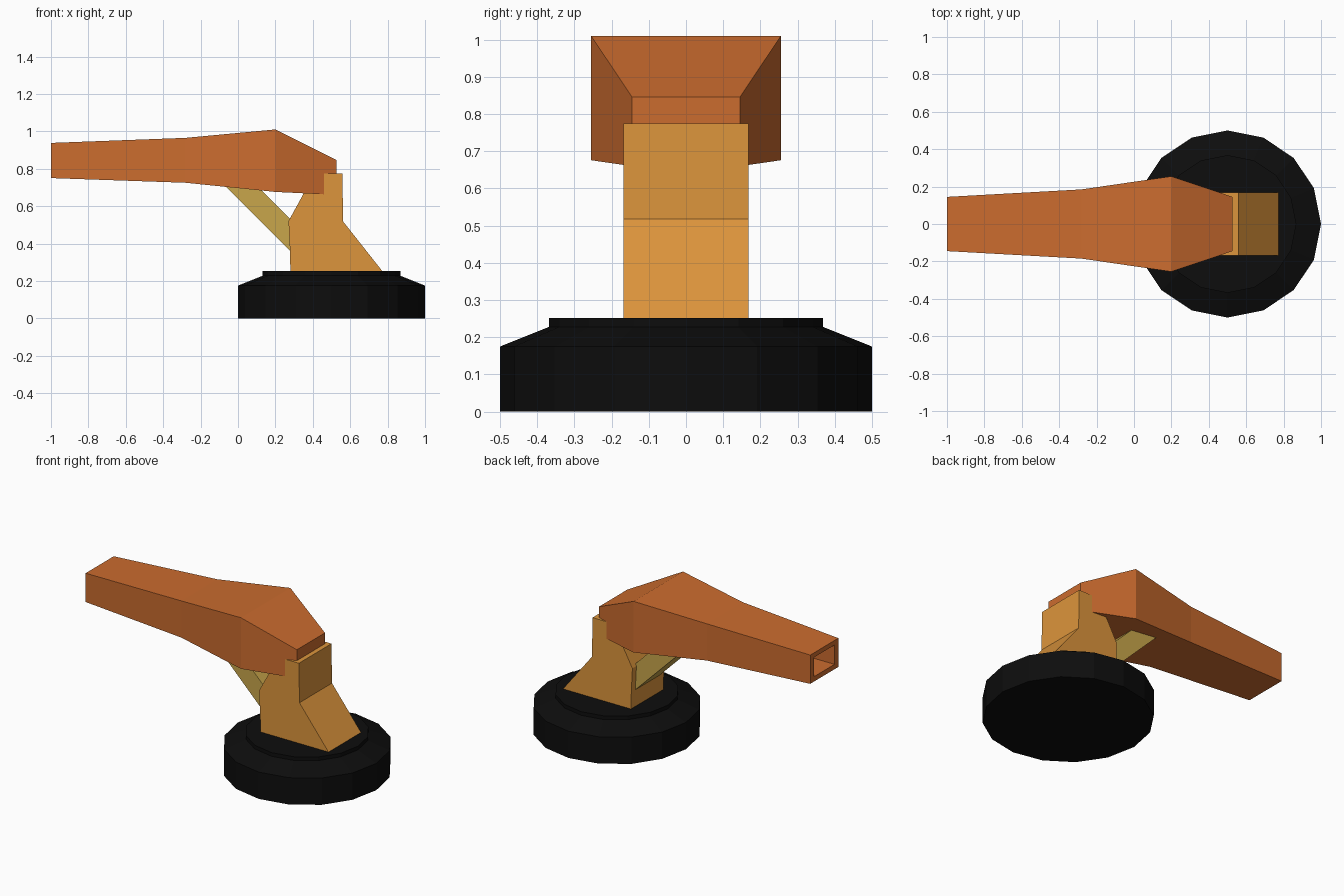
import bpy, bmesh
from math import cos, sin, pi

if "Cube" in bpy.data.objects:
    bpy.data.objects.remove(bpy.data.objects["Cube"])


def material(name, rgb):
    m = bpy.data.materials.new(name)
    m.diffuse_color = (*rgb, 1)
    m.use_nodes = True
    m.node_tree.nodes["Principled BSDF"].inputs["Base Color"].default_value = m.diffuse_color
    return m


def loft(name, rings, mat):
    """Skin equal-sized rings of points and cap both ends."""
    bm = bmesh.new()
    loops = [[bm.verts.new(p) for p in ring] for ring in rings]
    n = len(loops[0])
    for a, b in zip(loops, loops[1:]):
        for i in range(n):
            bm.faces.new((a[i], a[(i + 1) % n], b[(i + 1) % n], b[i]))
    bm.faces.new(loops[0])
    bm.faces.new(loops[-1])
    bmesh.ops.recalc_face_normals(bm, faces=bm.faces)
    me = bpy.data.meshes.new(name)
    bm.to_mesh(me)
    bm.free()
    ob = bpy.data.objects.new(name, me)
    bpy.context.collection.objects.link(ob)
    me.materials.append(mat)
    return ob


def plate(name, profile, half_width, mat):
    """Extrude an x-z profile symmetrically along y."""
    return loft(name, [[(x, y, z) for x, z in profile]
                       for y in (-half_width, half_width)], mat)


def box_section(x, half_width, z0, z1):
    w = half_width
    return [(x, -w, z0), (x, w, z0), (x, w, z1), (x, -w, z1)]


black = material("black", (0.004, 0.004, 0.004))
orange = material("orange", (0.60, 0.15, 0.028))
amber = material("amber", (0.72, 0.30, 0.045))
ochre = material("ochre", (0.58, 0.38, 0.07))

# Sixteen-sided stepped base
loft("base", [[(0.5 + r * cos(i * pi / 8), r * sin(i * pi / 8), z) for i in range(16)]
              for r, z in ((0.5, 0), (0.5, 0.175), (0.368, 0.228), (0.368, 0.252))], black)

# Leaning support post
plate("post", [(0.28, 0.24), (0.28, 0.252), (0.772, 0.252), (0.562, 0.518), (0.558, 0.775),
               (0.41, 0.775), (0.27, 0.52), (0.278, 0.36)][1:], 0.168, amber)

# Diagonal brace between post and arm
plate("brace", [(0.29, 0.35), (0.29, 0.52), (0.10, 0.71), (-0.07, 0.71)], 0.126, ochre)

# Tapered arm with a recessed rectangular opening in its tip
loft("arm", [box_section(-0.5, 0.115, 0.775, 0.915),
             box_section(-1.0, 0.105, 0.782, 0.908),
             box_section(-1.0, 0.145, 0.75, 0.938),
             box_section(-0.28, 0.185, 0.725, 0.965),
             box_section(0.2, 0.255, 0.676, 1.01),
             box_section(0.527, 0.145, 0.66, 0.846)], orange)
